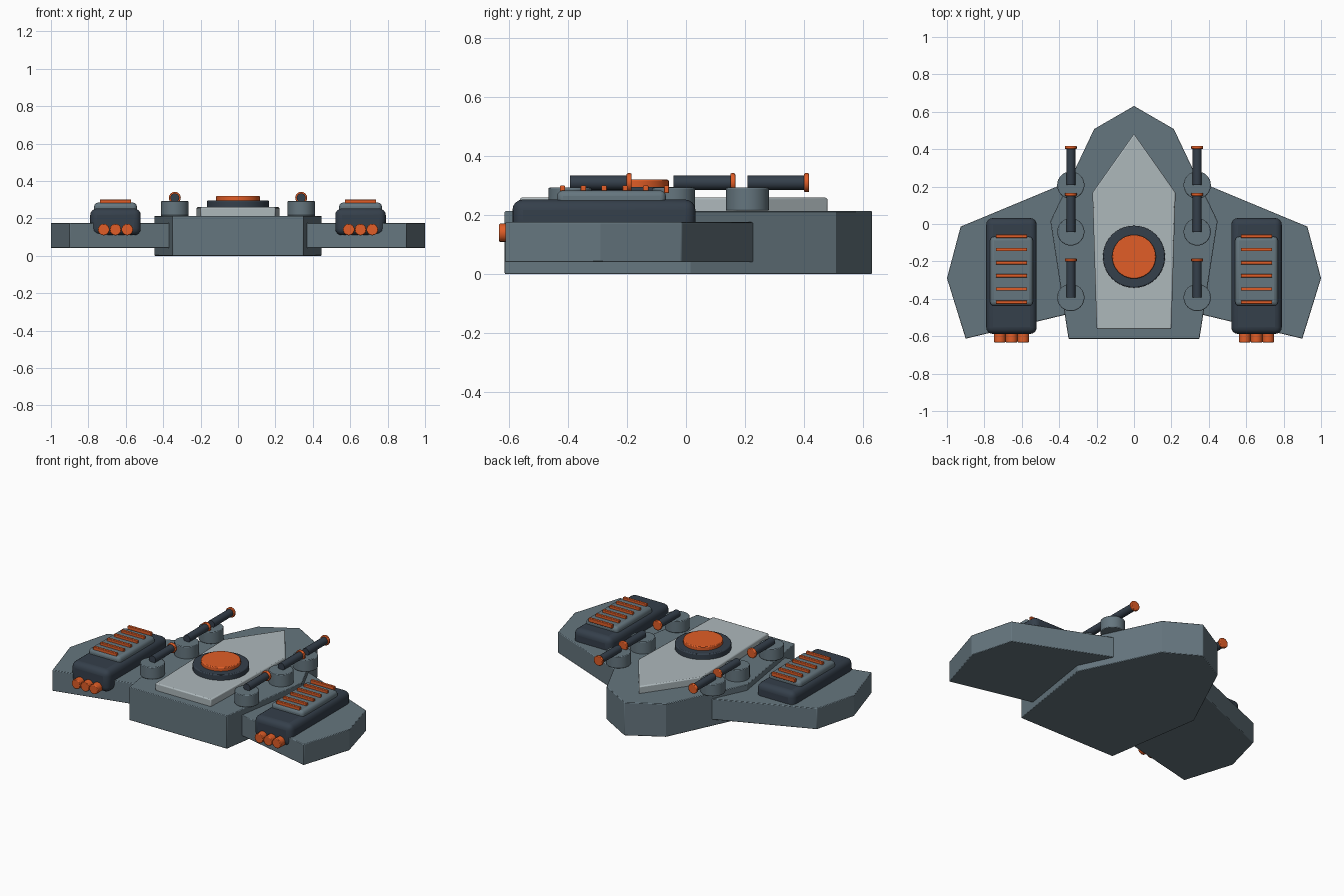
import bpy, bmesh
from math import pi, radians

if "Cube" in bpy.data.objects:
    bpy.data.objects.remove(bpy.data.objects["Cube"])


def material(name, rgb):
    m = bpy.data.materials.new(name)
    m.diffuse_color = (*rgb, 1)
    m.use_nodes = True
    m.node_tree.nodes["Principled BSDF"].inputs["Base Color"].default_value = m.diffuse_color
    return m


STEEL = material("steel", (0.13, 0.18, 0.21))
DARK = material("dark", (0.035, 0.05, 0.07))
PALE = material("pale", (0.42, 0.48, 0.50))
ORANGE = material("orange", (0.75, 0.11, 0.02))


def finish(ob, name, mat, bevel=0.0, segments=2):
    ob.name = name
    ob.data.materials.append(mat)
    if bevel:
        mod = ob.modifiers.new("bevel", 'BEVEL')
        mod.width = bevel
        mod.segments = segments
        mod.limit_method = 'ANGLE'
        mod.angle_limit = radians(35)
    bpy.ops.object.select_all(action='DESELECT')
    ob.select_set(True)
    bpy.context.view_layer.objects.active = ob
    bpy.ops.object.shade_smooth_by_angle(angle=radians(32))
    return ob


def slab(name, outline, z0, z1, mat, bevel=0.0):
    """Extrude a flat outline from z0 up to z1."""
    bm = bmesh.new()
    face = bm.faces.new([bm.verts.new((x, y, z0)) for x, y in outline])
    top = bmesh.ops.extrude_face_region(bm, geom=[face])["geom"]
    bmesh.ops.translate(bm, vec=(0, 0, z1 - z0),
                        verts=[v for v in top if isinstance(v, bmesh.types.BMVert)])
    bmesh.ops.recalc_face_normals(bm, faces=bm.faces)
    me = bpy.data.meshes.new(name)
    bm.to_mesh(me)
    bm.free()
    ob = bpy.data.objects.new(name, me)
    bpy.context.collection.objects.link(ob)
    return finish(ob, name, mat, bevel)


def box(name, x, y, z, mat, bevel=0.0, segments=2):
    """Box given as (min, max) pairs."""
    bpy.ops.mesh.primitive_cube_add(size=1, location=[sum(p) / 2 for p in (x, y, z)])
    ob = bpy.context.object
    for v in ob.data.vertices:
        v.co = [c * (p[1] - p[0]) for c, p in zip(v.co, (x, y, z))]
    return finish(ob, name, mat, bevel, segments)


def upright(name, r, x, y, z0, z1, mat, bevel=0.0, sides=32):
    bpy.ops.mesh.primitive_cylinder_add(vertices=sides, radius=r, depth=z1 - z0,
                                        location=(x, y, (z0 + z1) / 2))
    return finish(bpy.context.object, name, mat, bevel)


def rod(name, r, x, z, y0, y1, mat, bevel=0.0, sides=16):
    bpy.ops.mesh.primitive_cylinder_add(vertices=sides, radius=r, depth=y1 - y0,
                                        location=(x, (y0 + y1) / 2, z), rotation=(pi / 2, 0, 0))
    return finish(bpy.context.object, name, mat, bevel)


def mirrored(points):
    return points + [(-x, y) for x, y in reversed(points) if x > 0]


# Central hull and pale deck plate
slab("hull", mirrored([(0, 0.631), (0.213, 0.508), (0.447, 0.015), (0.35, -0.614)]),
     0, 0.214, STEEL, 0.004)
slab("deck_plate", mirrored([(0, 0.482), (0.222, 0.168), (0.2, -0.562)]),
     0.205, 0.26, PALE, 0.007)

# Round dome hatch
upright("hatch_ring", 0.166, 0, -0.175, 0.25, 0.296, DARK, 0.006, 40)
upright("hatch_cap", 0.117, 0, -0.175, 0.28, 0.32, ORANGE, 0.005, 40)

for side, s in (("left", -1), ("right", 1)):
    # Wing
    wing = [(0.335, 0.232), (0.927, -0.014), (1, -0.29), (0.9, -0.613), (0.365, -0.485)]
    slab(side + "_wing", [(s * x, y) for x, y in wing], 0.041, 0.176, STEEL, 0.004)

    # Engine pod with raised vent panel and slats
    cx = s * 0.655
    box(side + "_engine_pod", (cx - 0.135, cx + 0.135), (-0.588, 0.032),
        (0.11, 0.253), DARK, 0.036, 4)
    box(side + "_vent_panel", (cx - 0.114, cx + 0.114), (-0.437, -0.068),
        (0.225, 0.284), STEEL, 0.02, 3)
    for i in range(6):
        y = -0.418 + i * 0.0704
        box(f"{side}_vent_slat_{i + 1}", (cx - 0.084, cx + 0.084), (y - 0.009, y + 0.009),
            (0.275, 0.3), ORANGE, 0.003)

    # Exhaust nozzles
    for i in (-1, 0, 1):
        rod(f"{side}_nozzle_{i + 2}", 0.031, cx + i * 0.063, 0.14, -0.633, -0.54,
            ORANGE, 0.004)

    # Row of gun turrets
    for i, y in enumerate((0.208, -0.042, -0.393)):
        tx = s * 0.338
        upright(f"{side}_turret_{i + 1}", 0.073, tx, y, 0.21 if i == 1 else 0.215,
                0.293, STEEL, 0.004)
        rod(f"{side}_barrel_{i + 1}", 0.024, tx, 0.31, y, y + 0.2, DARK)
        rod(f"{side}_muzzle_{i + 1}", 0.032, tx, 0.31, y + 0.192, y + 0.209, ORANGE, 0.004)
